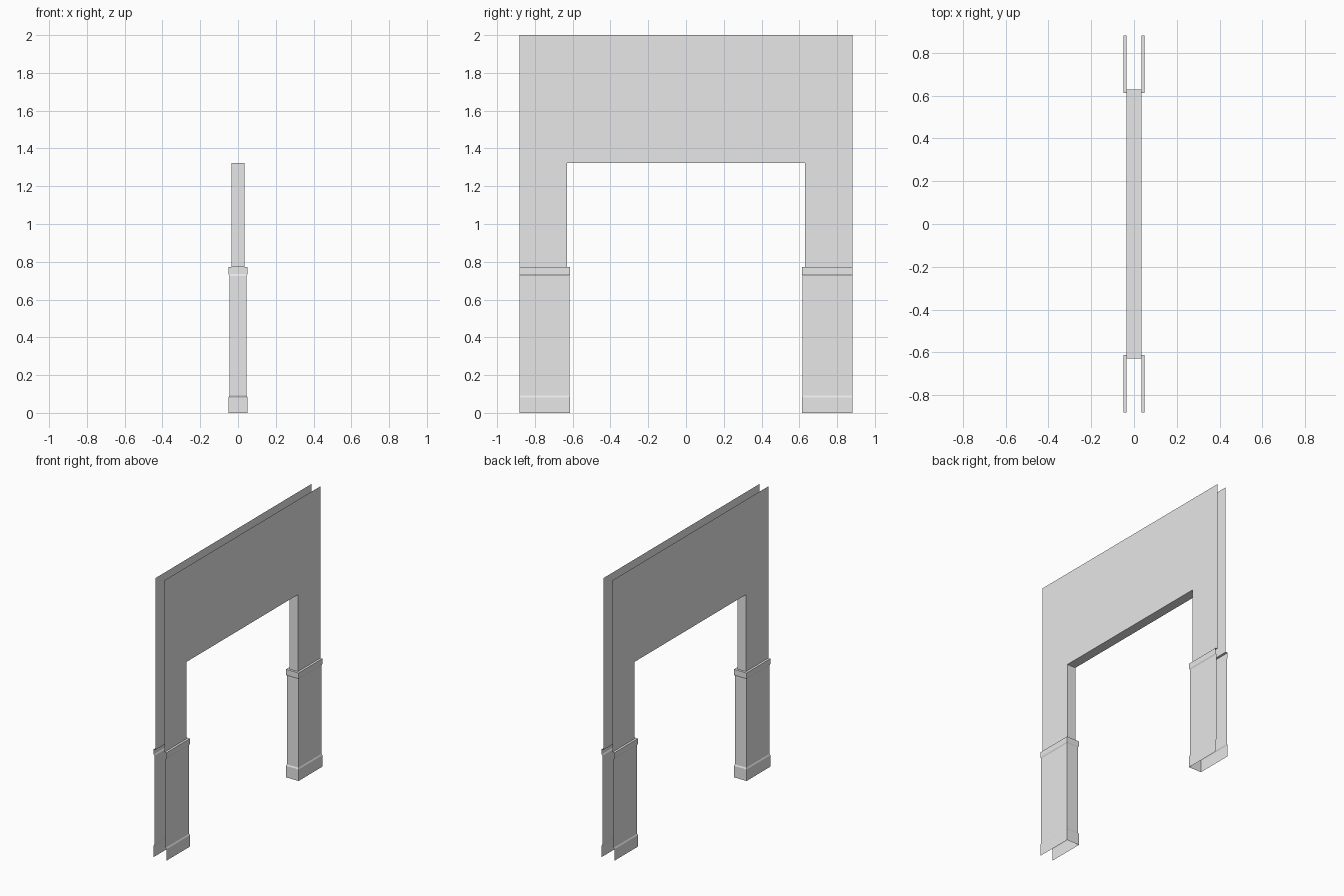
import bpy
import bmesh

cube = bpy.data.objects.get("Cube")
if cube:
    bpy.data.objects.remove(cube, do_unlink=True)

HALF_T = 0.034    # half wall thickness
HALF_W = 0.881    # half wall width
OPEN = 0.629      # half doorway width
DADO, HEAD, TOP = 0.772, 1.322, 2.0

grey = bpy.data.materials.new("plain grey")
grey.use_nodes = True
colour = (0.8, 0.8, 0.8, 1)
grey.diffuse_color = colour
grey.node_tree.nodes["Principled BSDF"].inputs["Base Color"].default_value = colour


def finish(name, bm):
    mesh = bpy.data.meshes.new(name)
    bm.to_mesh(mesh)
    bm.free()
    mesh.materials.append(grey)
    obj = bpy.data.objects.new(name, mesh)
    bpy.context.collection.objects.link(obj)
    return obj


# Wall: two open-edged sheets joined by the lining of the doorway
bm = bmesh.new()
outline = [(-OPEN, DADO), (-OPEN, HEAD), (OPEN, HEAD), (OPEN, DADO),
           (HALF_W, DADO), (HALF_W, TOP), (-HALF_W, TOP), (-HALF_W, DADO)]
left = [bm.verts.new((HALF_T, y, z)) for y, z in outline]
right = [bm.verts.new((-HALF_T, y, z)) for y, z in outline]
bm.faces.new(left)
bm.faces.new(right[::-1])
for i in range(3):
    bm.faces.new((left[i + 1], left[i], right[i], right[i + 1]))
finish("doorway_wall", bm)


# Wainscot: moulding profile (projection, height) wrapped round each door post
profile = [(0, DADO), (0.016, DADO), (0.016, 0.735), (0.011, 0.725),
           (0.011, 0.092), (0.016, 0.082), (0.016, 0)]


def wainscot(name, side):
    bm = bmesh.new()
    rings = []
    for out, z in profile:
        x, inner = HALF_T + out, OPEN - out
        path = [(-x, HALF_W), (-x, inner), (x, inner), (x, HALF_W)]
        rings.append([bm.verts.new((px * side, -py * side, z)) for px, py in path])
    for upper, lower in zip(rings, rings[1:]):
        for i in range(3):
            bm.faces.new((upper[i], lower[i], lower[i + 1], upper[i + 1]))
    finish(name, bm)


wainscot("front_wainscot", 1)
wainscot("back_wainscot", -1)
